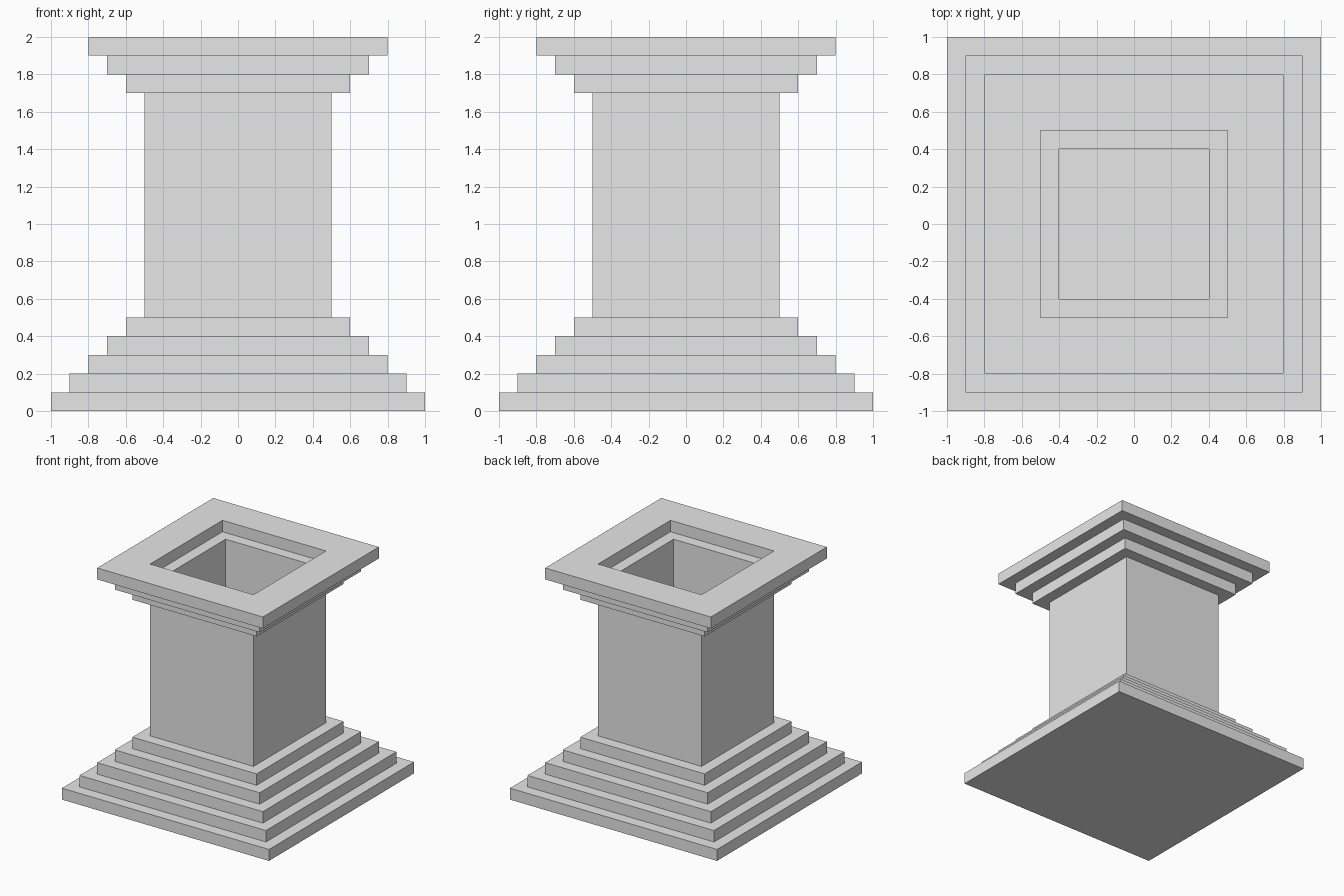
import bpy
import bmesh

cube = bpy.data.objects.get("Cube")
if cube:
    bpy.data.objects.remove(cube, do_unlink=True)

stone = bpy.data.materials.new("grey_stone")
stone.use_nodes = True
GREY = (0.8, 0.8, 0.8, 1.0)
stone.diffuse_color = GREY
stone.node_tree.nodes["Principled BSDF"].inputs["Base Color"].default_value = GREY

STEP = 0.1

# Square profile as (half width, height): stepped base, shaft, flared cap, hollow well
profile = [(1.0, 0.0)]
for i in range(5):
    half, z = 1.0 - i * STEP, i * STEP
    profile += [(half, z), (half, z + STEP)]
profile += [(0.5, 0.5), (0.5, 1.7)]
for i in range(3):
    half, z = 0.6 + i * STEP, 1.7 + i * STEP
    profile += [(half, z), (half, z + STEP)]
profile += [(0.5, 2.0), (0.5, 1.9), (0.4, 1.9), (0.4, 0.5)]
profile = profile[1:]

# Loft square rings along the profile, closed by the underside and the well floor
bm = bmesh.new()
corners = [(-1, -1), (1, -1), (1, 1), (-1, 1)]
rings = [[bm.verts.new((x * half, y * half, z)) for x, y in corners]
         for half, z in profile]
for low, high in zip(rings, rings[1:]):
    for i in range(4):
        j = (i + 1) % 4
        bm.faces.new((low[i], low[j], high[j], high[i]))
bm.faces.new(rings[0][::-1])
bm.faces.new(rings[-1])
bmesh.ops.recalc_face_normals(bm, faces=bm.faces)

mesh = bpy.data.meshes.new("stepped_pedestal")
bm.to_mesh(mesh)
bm.free()
mesh.materials.append(stone)
pedestal = bpy.data.objects.new("stepped_pedestal", mesh)
bpy.context.collection.objects.link(pedestal)
